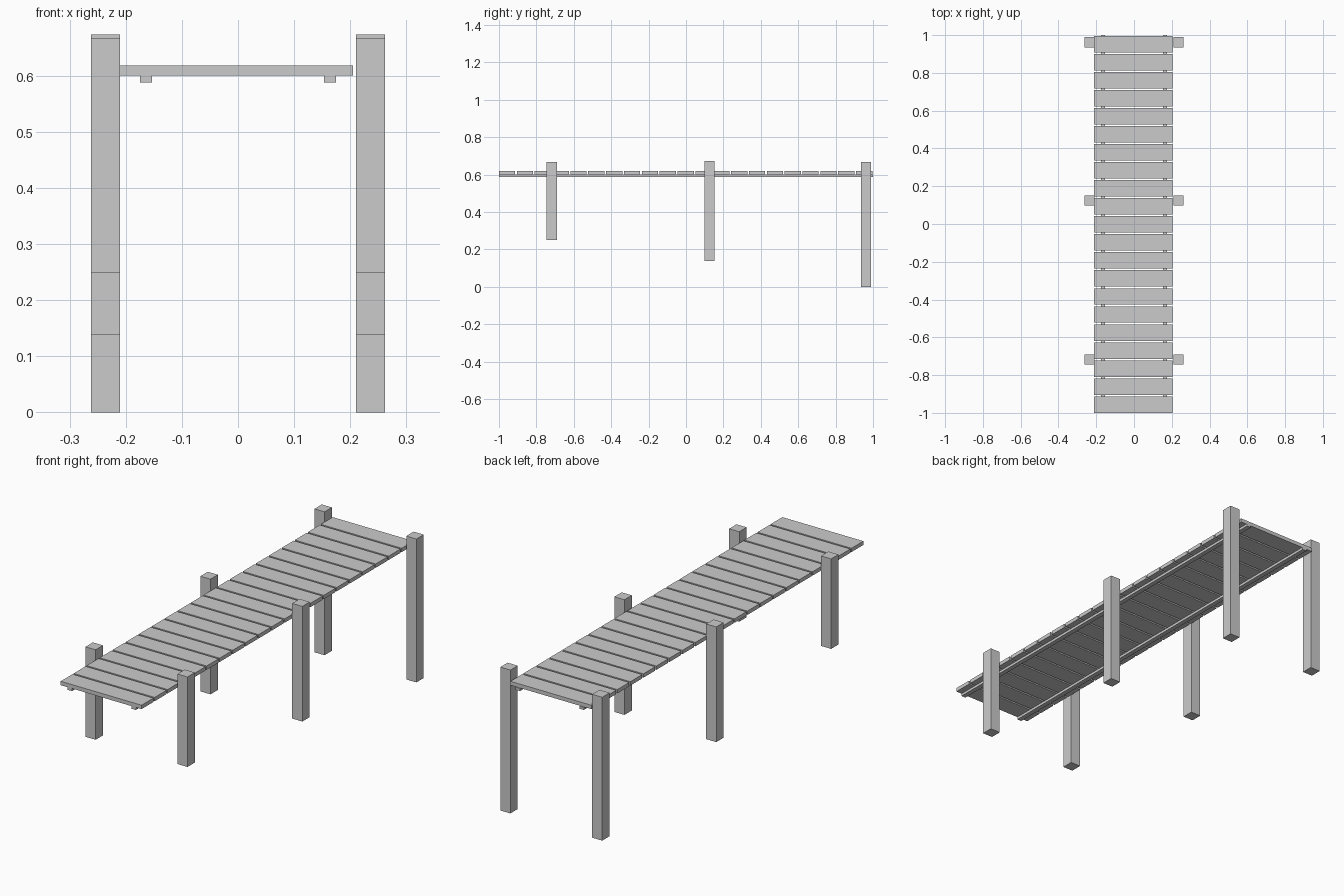
import bpy

if "Cube" in bpy.data.objects:
    bpy.data.objects.remove(bpy.data.objects["Cube"])


def box(name, x0, x1, y0, y1, z0, z1):
    bpy.ops.mesh.primitive_cube_add(size=1)
    ob = bpy.context.object
    ob.name = name
    ob.location = ((x0 + x1) / 2, (y0 + y1) / 2, (z0 + z1) / 2)
    ob.scale = (x1 - x0, y1 - y0, z1 - z0)
    return ob


# deck planks
COUNT, WIDTH = 21, 0.087
PITCH = (1.996 - WIDTH) / (COUNT - 1)
for i in range(COUNT):
    y = -1 + i * PITCH
    box(f"deck_plank_{i + 1}", -0.211, 0.205, y, y + WIDTH, 0.6, 0.618)

# support rails and posts on both sides
POSTS = {"front": (-0.718, 0.249, 0.667),
         "middle": (0.125, 0.138, 0.673),
         "back": (0.962, 0.0, 0.666)}
for side, s in (("left", -1), ("right", 1)):
    a, b = sorted((s * 0.153, s * 0.175))
    box(f"{side}_rail", a, b, -1, 1, 0.588, 0.6)
    a, b = sorted((s * 0.21, s * 0.262))
    for place, (y, z0, z1) in POSTS.items():
        box(f"{place}_{side}_post", a, b, y - 0.027, y + 0.027, z0, z1)
